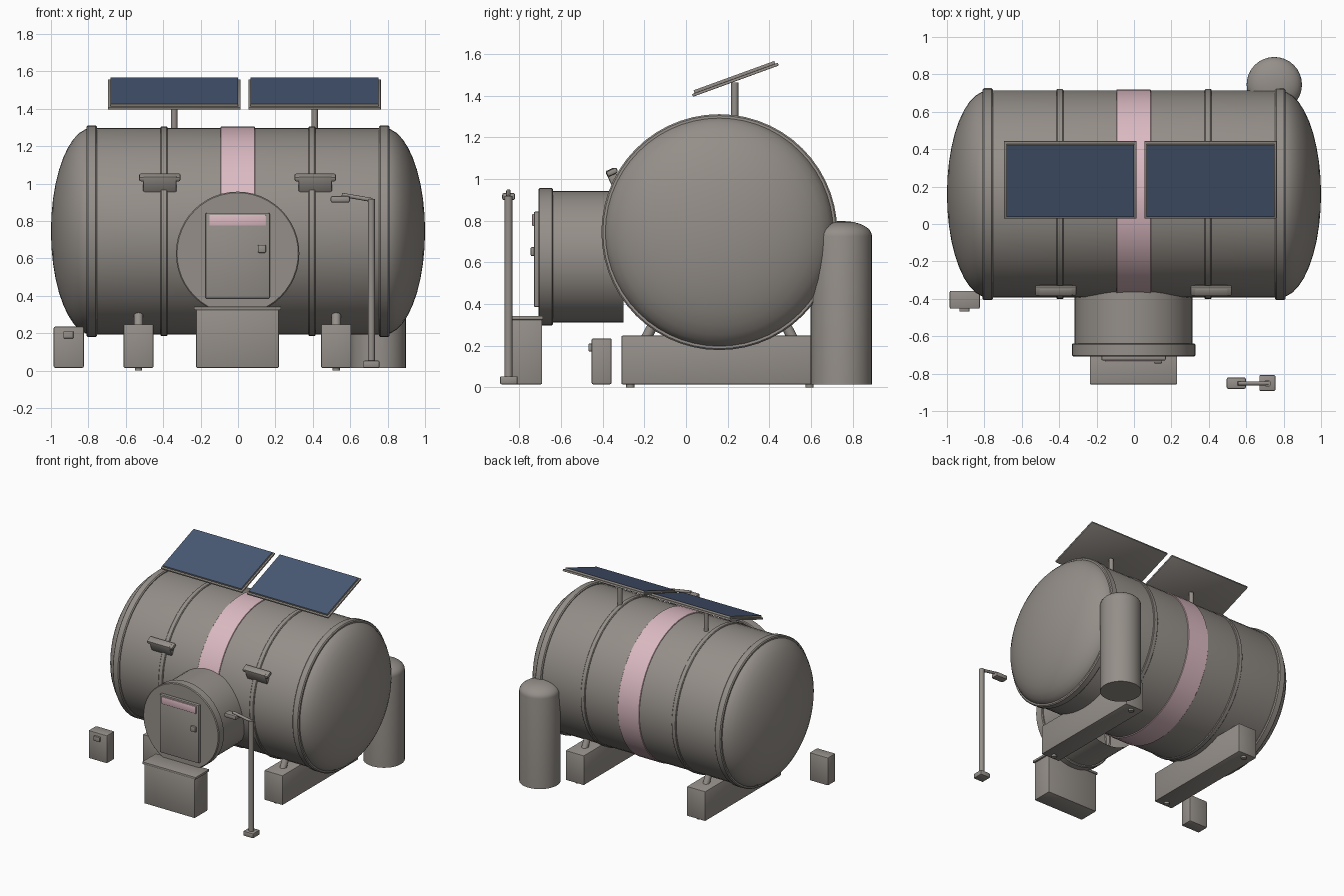
import bpy, bmesh, math
from mathutils import Vector, Matrix

if "Cube" in bpy.data.objects:
    bpy.data.objects.remove(bpy.data.objects["Cube"])


def material(name, rgb):
    m = bpy.data.materials.new(name)
    m.diffuse_color = (*rgb, 1)
    m.use_nodes = True
    m.node_tree.nodes["Principled BSDF"].inputs["Base Color"].default_value = m.diffuse_color
    return m


GREY = material("warm_grey", (0.30, 0.275, 0.25))
PINK = material("pale_pink", (0.71, 0.49, 0.54))
BLUE = material("panel_blue", (0.065, 0.098, 0.175))


def finish(name, bm, mats):
    bmesh.ops.recalc_face_normals(bm, faces=bm.faces)
    me = bpy.data.meshes.new(name)
    bm.to_mesh(me)
    bm.free()
    for m in mats:
        me.materials.append(m)
    for p in me.polygons:
        p.use_smooth = True
    me.set_sharp_from_angle(angle=math.radians(35))
    ob = bpy.data.objects.new(name, me)
    bpy.context.collection.objects.link(ob)
    return ob


def box(name, x, y, z, mat=GREY, bevel=0.006, tilt=0.0):
    """Box from (min, max) ranges, bevelled, tilted about its own x axis."""
    rng = (x, y, z)
    size = [b - a for a, b in rng]
    mid = Vector([(a + b) / 2 for a, b in rng])
    bm = bmesh.new()
    bmesh.ops.create_cube(bm, size=1)
    bmesh.ops.scale(bm, vec=size, verts=bm.verts)
    if bevel:
        bmesh.ops.bevel(bm, geom=bm.edges[:], offset=bevel, segments=2, profile=0.5, affect='EDGES')
    bmesh.ops.transform(bm, matrix=Matrix.Translation(mid) @ Matrix.Rotation(tilt, 4, 'X'), verts=bm.verts)
    return finish(name, bm, [mat])


def lathe(name, axis, centre, profile, mat=GREY, n=48):
    """Revolve (height, radius) points about an axis through centre."""
    bm = bmesh.new()
    place = {'X': lambda h, a, b: (h, a, b), 'Y': lambda h, a, b: (a, h, b), 'Z': lambda h, a, b: (a, b, h)}[axis]
    rings = []
    for h, r in profile:
        count = 1 if r < 1e-6 else n
        rings.append([bm.verts.new(Vector(centre) + Vector(place(
            h, r * math.cos(2 * math.pi * i / n), r * math.sin(2 * math.pi * i / n)))) for i in range(count)])
    for p, q in zip(rings, rings[1:]):
        for i in range(n):
            j = (i + 1) % n
            vs = [p[i % len(p)], p[j % len(p)], q[j % len(q)], q[i % len(q)]]
            bm.faces.new(list(dict.fromkeys(vs)))
    return finish(name, bm, [mat])


def rod(name, a, b, r, n=16):
    a, b = Vector(a), Vector(b)
    bm = bmesh.new()
    bmesh.ops.create_cone(bm, cap_ends=True, segments=n, radius1=r, radius2=r, depth=(b - a).length)
    rot = (b - a).to_track_quat('Z', 'Y').to_matrix().to_4x4()
    bmesh.ops.transform(bm, matrix=Matrix.Translation((a + b) / 2) @ rot, verts=bm.verts)
    return finish(name, bm, [GREY])


# main tank with domed ends
C = (0, 0.16, 0.745)
R = 0.553
dome = [(0.78 + 0.22 * math.sin(t), R * math.cos(t)) for t in [math.pi / 2 * i / 10 for i in range(11)]]
dome[-1] = (1.0, 0)
lathe("main_tank", 'X', C, [(-h, r) for h, r in reversed(dome)] + dome, n=56)


# bands around the tank
def band(name, x, half, r, bevel, mat=GREY):
    lathe(name, 'X', C, [(x - half, R - 0.02), (x - half, r - bevel), (x - half + bevel, r),
                         (x + half - bevel, r), (x + half, r - bevel), (x + half, R - 0.02)], mat, n=56)


for side, s in (("left", -1), ("right", 1)):
    band(side + "_end_ring", 0.782 * s, 0.028, 0.566, 0.007)
    band(side + "_seam_ring", 0.396 * s, 0.019, 0.561, 0.005)
band("pink_stripe", -0.002, 0.092, 0.559, 0.002, PINK)

# airlock tube, flange and door
A = (-0.002, 0, 0.627)
lathe("airlock_tube", 'Y', A, [(-0.30, 0.315), (-0.65, 0.315)])
lathe("airlock_flange", 'Y', A, [(-0.638, 0.30), (-0.638, 0.324), (-0.644, 0.33), (-0.702, 0.33),
                                 (-0.708, 0.324), (-0.708, 0)])
box("door", (-0.174, 0.17), (-0.73, -0.70), (0.385, 0.844), bevel=0.008)
box("door_pink_panel", (-0.152, 0.149), (-0.738, -0.729), (0.775, 0.832), PINK, 0.002)
box("door_handle", (0.106, 0.15), (-0.746, -0.72), (0.63, 0.673), bevel=0.007)

# entrance step
box("step_block", (-0.224, 0.219), (-0.85, -0.69), (0.015, 0.326))
box("step_tread", (-0.236, 0.231), (-0.857, -0.685), (0.324, 0.343), bevel=0.005)

# skids, feet and slanted struts
for side, x in (("left", -0.532), ("right", 0.525)):
    box(side + "_skid", (x - 0.08, x + 0.08), (-0.31, 0.635), (0.015, 0.248))
    for end, s in (("front", -1), ("back", 1)):
        y = 0.163 + s * 0.43
        lathe(f"{side}_{end}_foot", 'Z', (x, y, 0), [(0, 0), (0, 0.02), (0.02, 0.02)], n=12)
        rod(f"{side}_{end}_strut", (x, 0.16 + s * 0.355, 0.23), (x, 0.16 + s * 0.275, 0.38), 0.025)

# upright gas bottle
bottle = [(0.015, 0), (0.015, 0.148), (0.725, 0.148)]
bottle += [(0.725 + 0.073 * math.sin(t), 0.148 * math.cos(t) ** 0.9)
           for t in [math.pi / 2 * i / 8 for i in range(1, 8)]] + [(0.798, 0)]
lathe("gas_bottle", 'Z', (0.75, 0.745, 0), bottle, n=32)

# supply box at the left
box("supply_box", (-0.986, -0.824), (-0.453, -0.357), (0.015, 0.235), bevel=0.008)
box("supply_box_latch", (-0.933, -0.88), (-0.468, -0.44), (0.173, 0.21), bevel=0.003)

# lamp post
box("post_base", (0.67, 0.756), (-0.892, -0.808), (0.015, 0.053))
rod("post_pole", (0.713, -0.852, 0.04), (0.713, -0.852, 0.918), 0.019)
rod("post_arm", (0.718, -0.852, 0.912), (0.555, -0.852, 0.94), 0.011, 12)
box("post_lamp_head", (0.495, 0.598), (-0.882, -0.82), (0.898, 0.933), bevel=0.01)

# tilted wall lamps
for side, x in (("left", -0.418), ("right", 0.413)):
    box(side + "_wall_lamp", (x - 0.09, x + 0.09), (-0.37, -0.325), (0.955, 1.05), bevel=0.008, tilt=math.radians(25))
    box(side + "_wall_lamp_hood", (x - 0.111, x + 0.111), (-0.383, -0.327), (1.019, 1.047),
        bevel=0.01, tilt=math.radians(25))

# solar panels on masts
TILT = math.radians(20)
up = Vector((0, -math.sin(TILT), math.cos(TILT)))
for side, x in (("left", -0.341), ("right", 0.410)):
    rod(side + "_mast", (x, 0.234, 1.26), (x, 0.234, 1.462), 0.017)
    box(side + "_panel_frame", (x - 0.354, x + 0.354), (0.018, 0.456), (1.469, 1.483), bevel=0.003, tilt=TILT)
    c = Vector((x, 0.237, 1.476)) + up * 0.013
    plate = box(side + "_panel_cells", (x - 0.342, x + 0.342), (c.y - 0.206, c.y + 0.206),
                (c.z - 0.008, c.z + 0.008), bevel=0, tilt=TILT)
    # only the upper face of the plate is blue
    plate.data.materials.append(BLUE)
    for p in plate.data.polygons:
        if p.normal.z > 0.8:
            p.material_index = 1
